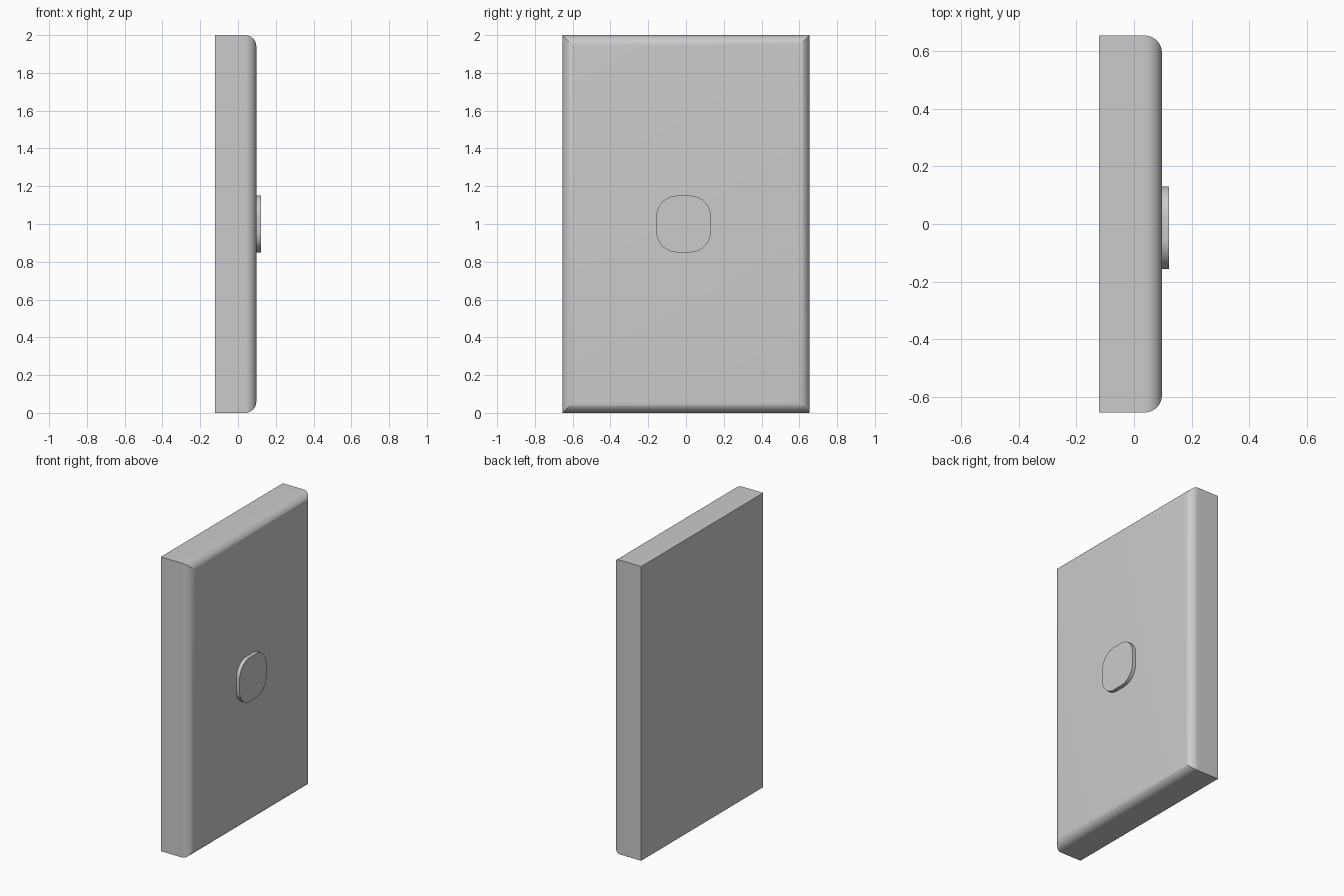
import bpy, bmesh
from math import sin, cos, pi

if "Cube" in bpy.data.objects:
    bpy.data.objects.remove(bpy.data.objects["Cube"])


def loft(name, rings):
    """Skin a stack of closed rings and cap both ends."""
    bm = bmesh.new()
    loops = [[bm.verts.new(p) for p in ring] for ring in rings]
    n = len(loops[0])
    for a, b in zip(loops, loops[1:]):
        for i in range(n):
            j = (i + 1) % n
            bm.faces.new((a[i], a[j], b[j], b[i]))
    bm.faces.new(loops[0][::-1])
    bm.faces.new(loops[-1])
    bmesh.ops.recalc_face_normals(bm, faces=bm.faces[:])
    mesh = bpy.data.meshes.new(name)
    bm.to_mesh(mesh)
    bm.free()
    obj = bpy.data.objects.new(name, mesh)
    bpy.context.collection.objects.link(obj)
    bpy.ops.object.select_all(action='DESELECT')
    obj.select_set(True)
    bpy.context.view_layer.objects.active = obj
    bpy.ops.object.shade_smooth_by_angle(angle=0.45)
    return obj


def rectangle(x, inset):
    w, lo, hi = 0.655 - inset, inset, 2 - inset
    return [(x, -w, lo), (x, w, lo), (x, w, hi), (x, -w, hi)]


def rounded_rectangle(x, cy, cz, hy, hz, r, steps=10):
    ring = []
    for k, (sy, sz) in enumerate(((1, 1), (-1, 1), (-1, -1), (1, -1))):
        for i in range(steps + 1):
            a = (k + i / steps) * pi / 2
            ring.append((x, cy + sy * (hy - r) + r * cos(a),
                         cz + sz * (hz - r) + r * sin(a)))
    return ring


# Wall plate: flat back, rolled front edges meeting in mitred corners
BACK, FACE, R, STEPS = -0.122, 0.097, 0.06, 10
rings = [rectangle(BACK, 0)]
for i in range(STEPS + 1):
    a = i / STEPS * pi / 2
    rings.append(rectangle(FACE - R + R * sin(a), R * (1 - cos(a))))
loft("wall_plate", rings)

# Button: shallow rounded rectangle, slightly off centre, seated in the plate
loft("button", [rounded_rectangle(x, -0.013, 1.0, 0.144, 0.15, 0.11)
                for x in (FACE - 0.01, 0.122)])
